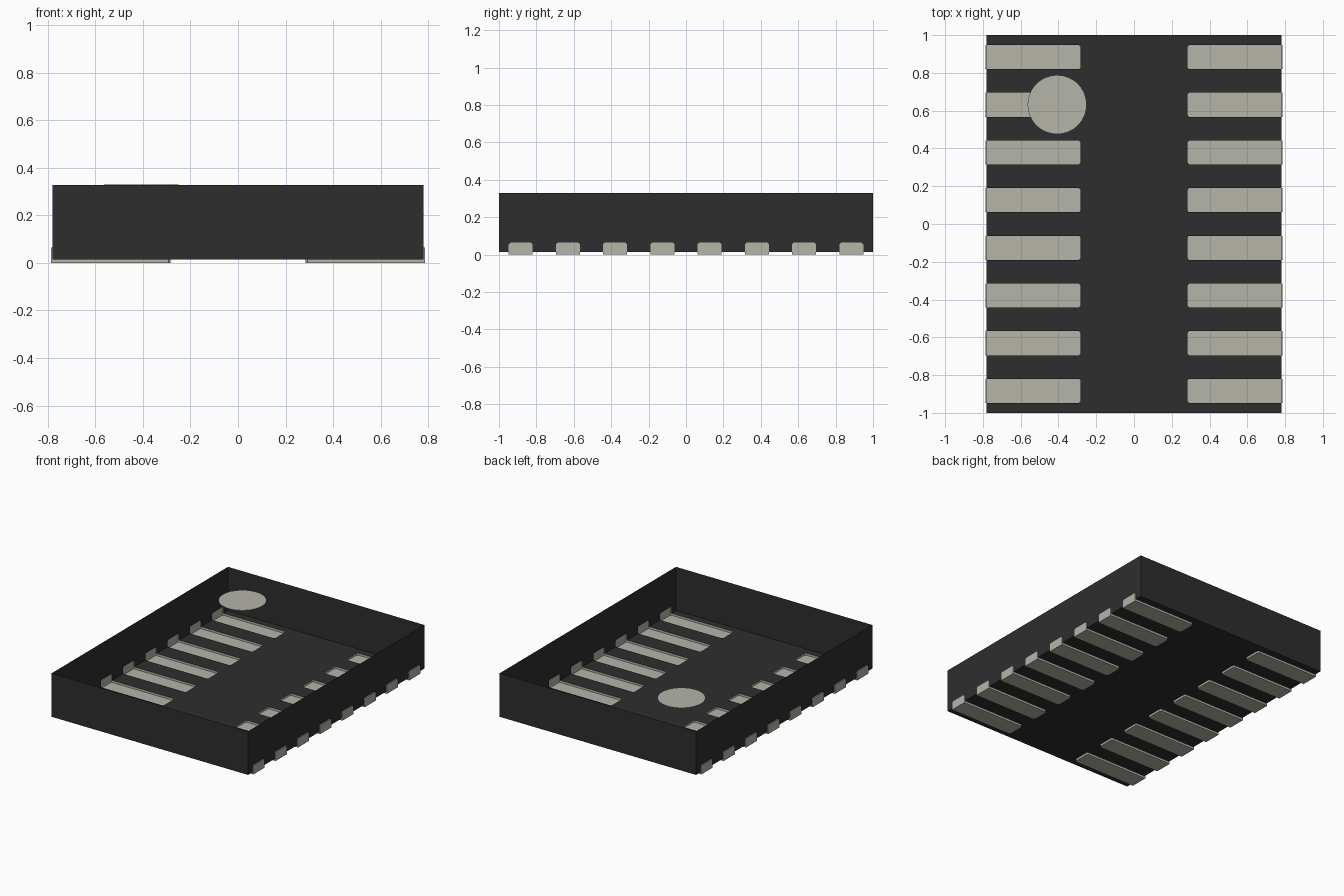
import bpy
import bmesh
from mathutils import Vector

cube = bpy.data.objects.get("Cube")
if cube:
    bpy.data.objects.remove(cube, do_unlink=True)

# Main dimensions
BODY_X, BODY_Y = 0.78, 1.0
FLOOR, TOP = 0.015, 0.328
PAD_OUT, PAD_IN, PAD_TOP = 0.786, 0.283, 0.064
HALF, CUT = 0.064, 0.009
PITCH = 0.2525
CENTRES = [(i - 3.5) * PITCH for i in range(8)]


def material(name, color):
    mat = bpy.data.materials.new(name)
    mat.use_nodes = True
    mat.diffuse_color = (*color, 1)
    mat.node_tree.nodes["Principled BSDF"].inputs["Base Color"].default_value = (*color, 1)
    return mat


def build(name, faces, mat, centre):
    """Sheet object from polygons, all facing away from the centre."""
    bm = bmesh.new()
    for pts in faces:
        face = bm.faces.new([bm.verts.new(p) for p in pts])
        face.normal_update()
        if face.normal.dot(face.calc_center_median() - Vector(centre)) < 0:
            face.normal_flip()
    bmesh.ops.remove_doubles(bm, verts=bm.verts, dist=0.0001)
    mesh = bpy.data.meshes.new(name)
    bm.to_mesh(mesh)
    bm.free()
    mesh.materials.append(mat)
    obj = bpy.data.objects.new(name, mesh)
    bpy.context.collection.objects.link(obj)
    return obj


black = material("black plastic", (0.027, 0.027, 0.027))
metal = material("pale grey metal", (0.46, 0.46, 0.40))


def floor_rect(x0, x1, y0, y1):
    return [(x0, y0, FLOOR), (x1, y0, FLOOR), (x1, y1, FLOOR), (x0, y1, FLOOR)]


def wall_rect(x, y0, y1, z0, z1):
    return [(x, y0, z0), (x, y1, z0), (x, y1, z1), (x, y0, z1)]


# Open-topped housing: end walls and the middle of the floor
shell = [floor_rect(-PAD_IN, PAD_IN, -BODY_Y, BODY_Y)]
for y in (-BODY_Y, BODY_Y):
    shell.append([(-BODY_X, y, FLOOR), (BODY_X, y, FLOOR), (BODY_X, y, TOP), (-BODY_X, y, TOP)])

# Side walls and floor strips with an opening for every contact
starts = [-BODY_Y] + [c + HALF for c in CENTRES]
ends = [c - HALF for c in CENTRES] + [BODY_Y]
for s in (-1, 1):
    shell.append(wall_rect(s * BODY_X, -BODY_Y, BODY_Y, PAD_TOP, TOP))
    for y0, y1 in zip(starts, ends):
        shell.append(floor_rect(s * PAD_IN, s * BODY_X, y0, y1))
        shell.append(wall_rect(s * BODY_X, y0, y1, FLOOR, PAD_TOP))
    # Chamfered corners of the openings
    for c in CENTRES:
        for t in (-1, 1):
            edge, inset = c + t * HALF, c + t * (HALF - CUT)
            shell.append([(s * PAD_IN, edge, FLOOR), (s * (PAD_IN + CUT), edge, FLOOR),
                          (s * PAD_IN, inset, FLOOR)])
            shell.append([(s * BODY_X, edge, PAD_TOP), (s * BODY_X, edge, PAD_TOP - CUT),
                          (s * BODY_X, inset, PAD_TOP)])
build("housing", shell, black, (0, 0, TOP / 2))


def contact(name, s, c):
    """L-shaped hollow contact wrapping the lower edge of the housing."""
    inset = HALF - CUT
    outer = [(PAD_IN, inset, 0), (PAD_IN + CUT, HALF, 0), (PAD_OUT, HALF, 0),
             (PAD_OUT, HALF, PAD_TOP - CUT), (PAD_OUT, inset, PAD_TOP)]
    rim = [(min(x, BODY_X), y, max(z, FLOOR)) for x, y, z in outer]

    def place(points, t):
        return [(s * x, c + t * y, z) for x, y, z in points]

    out_loop = place(outer, 1) + place(outer, -1)[::-1]
    rim_loop = place(rim, 1) + place(rim, -1)[::-1]
    faces = [out_loop[:3] + out_loop[7:], out_loop[2:8]]
    count = len(out_loop)
    for i in range(count):
        j = (i + 1) % count
        faces.append([out_loop[i], out_loop[j], rim_loop[j], rim_loop[i]])
    build(name, faces, metal, (s * (BODY_X - 0.02), c, FLOOR + 0.01))


for i, c in enumerate(CENTRES):
    contact(f"left_contact_{i + 1}", 1, c)
    contact(f"right_contact_{i + 1}", -1, c)

# Round marker disc level with the rim
bpy.ops.mesh.primitive_cylinder_add(vertices=64, radius=0.156, depth=0.004,
                                    location=(-0.407, 0.632, TOP - 0.001))
disc = bpy.context.object
disc.name = "marker_disc"
disc.data.materials.append(metal)
bpy.ops.object.shade_smooth_by_angle()
